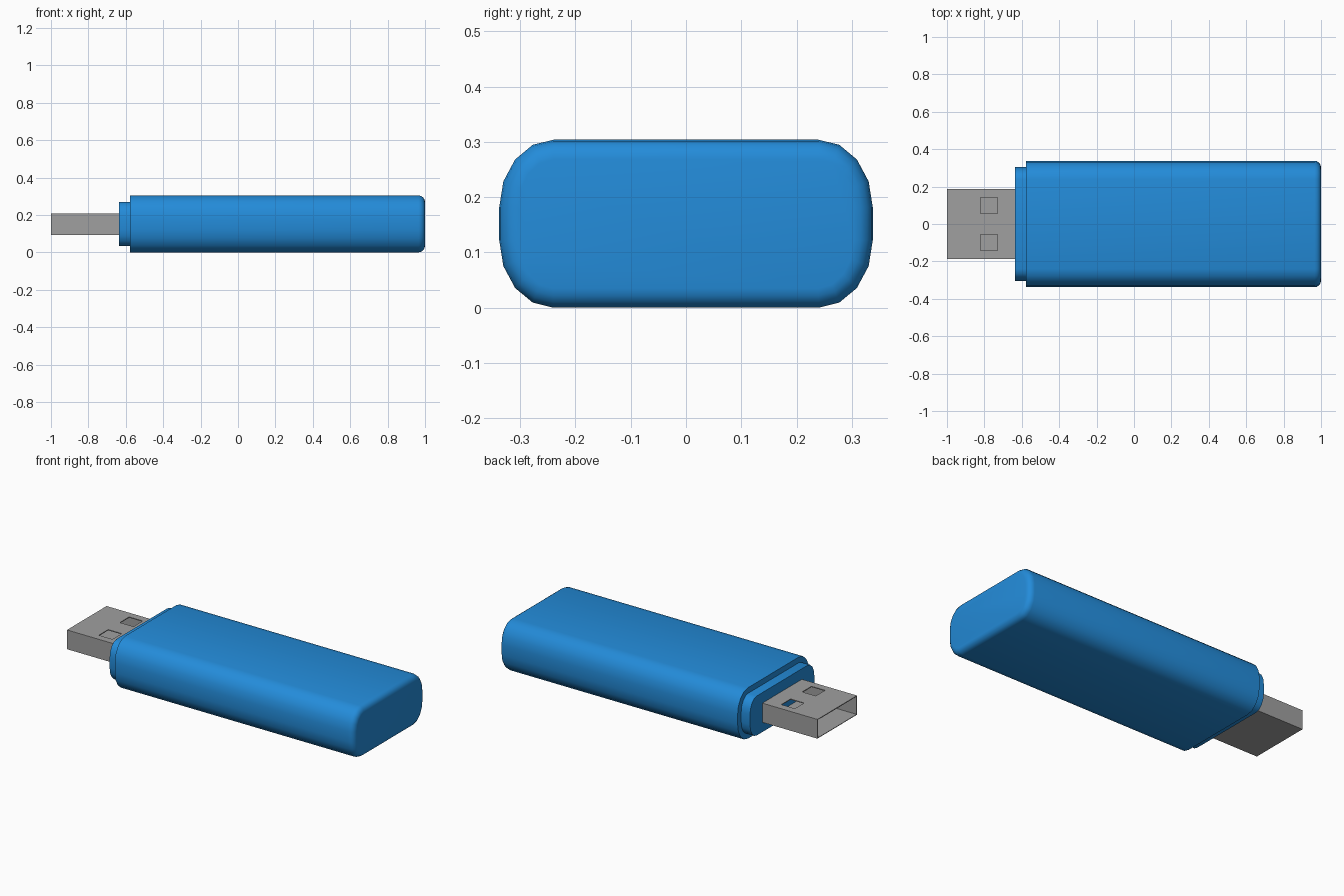
import bpy
import bmesh
from math import sin, cos, pi, radians

cube = bpy.data.objects.get("Cube")
if cube:
    bpy.data.objects.remove(cube, do_unlink=True)

MID_Z = 0.152          # height of the long axis
FLAT_Y, FLAT_Z = 0.24, 0.03    # half sizes of the flat sides
RAD_Y, RAD_Z = 0.098, 0.122    # corner radii
STEPS = 4


def material(name, rgb):
    mat = bpy.data.materials.new(name)
    mat.use_nodes = True
    colour = (*rgb, 1.0)
    mat.diffuse_color = colour
    mat.node_tree.nodes["Principled BSDF"].inputs["Base Color"].default_value = colour
    return mat


def finish(name, bm, mat):
    mesh = bpy.data.meshes.new(name)
    bm.to_mesh(mesh)
    bm.free()
    mesh.materials.append(mat)
    obj = bpy.data.objects.new(name, mesh)
    bpy.context.collection.objects.link(obj)
    return obj


def section(inset):
    """Rounded rectangle in y and z, pulled in by inset."""
    points = []
    for corner, (sy, sz) in enumerate([(1, 1), (-1, 1), (-1, -1), (1, -1)]):
        for k in range(STEPS + 1):
            a = (corner + k / STEPS) * pi / 2
            points.append((sy * FLAT_Y + (RAD_Y - inset) * cos(a),
                           MID_Z + sz * FLAT_Z + (RAD_Z - inset) * sin(a)))
    return points


def loft(name, stations, mat):
    """Closed skin through (x, inset) stations."""
    bm = bmesh.new()
    rings = [[bm.verts.new((x, y, z)) for y, z in section(inset)]
             for x, inset in stations]
    n = len(rings[0])
    for a, b in zip(rings, rings[1:]):
        for j in range(n):
            k = (j + 1) % n
            bm.faces.new((a[j], a[k], b[k], b[j]))
    bm.faces.new(rings[0])
    bm.faces.new(rings[-1])
    bmesh.ops.recalc_face_normals(bm, faces=bm.faces)
    obj = finish(name, bm, mat)
    bpy.ops.object.select_all(action='DESELECT')
    obj.select_set(True)
    bpy.context.view_layer.objects.active = obj
    bpy.ops.object.shade_smooth_by_angle(angle=radians(40))
    return obj


blue = material("blue plastic", (0.017, 0.262, 0.70))
grey = material("grey metal", (0.35, 0.35, 0.35))

# Casing with a rounded far end
ROUND = 0.035
arc = [k / STEPS * pi / 2 for k in range(STEPS + 1)]
loft("casing", [(-0.578, 0)] +
     [(1 - ROUND + ROUND * sin(a), ROUND * (1 - cos(a))) for a in arc], blue)

# Stepped collar between casing and plug
loft("collar", [(-0.636, 0.034), (-0.56, 0.034)], blue)

# Hollow plug shell, open at its mouth, with two windows in the top
xs = [-1, -0.82, -0.73, -0.632]
top_ys = [-0.187, -0.143, -0.055, 0.055, 0.143, 0.187]
LOW, HIGH = 0.092, 0.207
outline = [(y, HIGH) for y in top_ys] + [(top_ys[-1], LOW), (top_ys[0], LOW)]
bm = bmesh.new()
rows = [[bm.verts.new((x, y, z)) for y, z in outline] for x in xs]
for i in range(len(xs) - 1):
    for j in range(len(outline)):
        if i == 1 and j in (1, 3):
            continue
        k = (j + 1) % len(outline)
        bm.faces.new((rows[i][j], rows[i + 1][j], rows[i + 1][k], rows[i][k]))
bm.faces.new(rows[-1][::-1])
plug = finish("plug_shell", bm, grey)
wall = plug.modifiers.new("wall", 'SOLIDIFY')
wall.thickness = 0.005
wall.offset = -1
